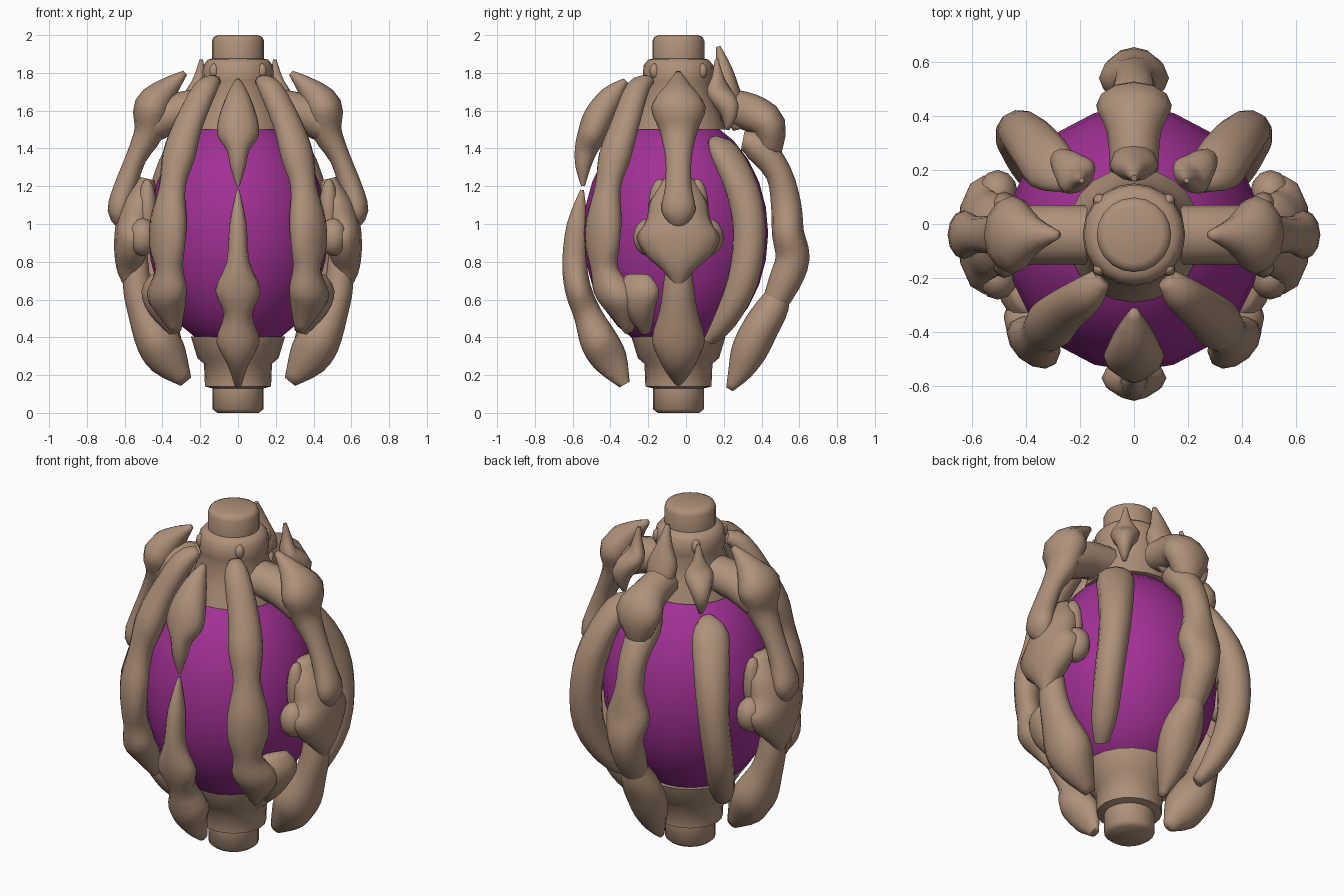
import bpy, bmesh, math
from mathutils import Vector

AXIS_Y = -0.04  # y of the central axis


def material(name, rgb):
    m = bpy.data.materials.new(name)
    m.diffuse_color = (*rgb, 1)
    return m


BONE = material("brown bone", (0.43, 0.285, 0.195))
PURPLE = material("purple orb", (0.36, 0.03, 0.30))


def finish(name, bm, mat, mirror=False, sharp=40):
    bmesh.ops.recalc_face_normals(bm, faces=bm.faces)
    me = bpy.data.meshes.new(name)
    bm.to_mesh(me)
    bm.free()
    me.materials.append(mat)
    for p in me.polygons:
        p.use_smooth = True
    me.set_sharp_from_angle(angle=math.radians(sharp))
    ob = bpy.data.objects.new(name, me)
    bpy.context.collection.objects.link(ob)
    if mirror:
        ob.modifiers.new("mirror", "MIRROR").use_axis = (True, False, False)
    return ob


def skin(bm, rings):
    n = len(rings[0])
    vs = [[bm.verts.new(p) for p in r] for r in rings]
    for a, b in zip(vs, vs[1:]):
        for i in range(n):
            bm.faces.new((a[i], a[(i + 1) % n], b[(i + 1) % n], b[i]))
    bm.faces.new(vs[0])
    bm.faces.new(vs[-1])


def lathe(name, profile, n=20):
    bm = bmesh.new()
    skin(bm, [[(r * math.cos(2 * math.pi * i / n), AXIS_Y + r * math.sin(2 * math.pi * i / n), z)
               for i in range(n)] for r, z in profile])
    return finish(name, bm, BONE, False, 62)


def ball(name, centre, size, mat, mirror=False, u=16, v=12):
    bm = bmesh.new()
    bmesh.ops.create_uvsphere(bm, u_segments=u, v_segments=v, radius=1)
    for w in bm.verts:
        w.co = Vector(c + s * k for c, s, k in zip(centre, size, w.co))
    return finish(name, bm, mat, mirror, 60)


def smooth_path(pts, steps=3):
    # Catmull-Rom through every value of the path points
    out = []
    for i in range(len(pts) - 1):
        p0, p1, p2, p3 = (pts[max(0, min(len(pts) - 1, j))] for j in (i - 1, i, i + 1, i + 2))
        for s in range(steps):
            t = s / steps
            out.append([0.5 * (2 * b + (c - a) * t + (2 * a - 5 * b + 4 * c - d) * t * t
                               + (3 * b - a - 3 * c + d) * t ** 3)
                        for a, b, c, d in zip(p0, p1, p2, p3)])
    out.append(list(pts[-1]))
    return out


def rib(name, angle, pts, mirror=False, n=12):
    # point = distance from axis, height, half width, half thickness, sideways shift
    a = math.radians(angle)
    rad, side, up = Vector((math.cos(a), math.sin(a), 0)), Vector((-math.sin(a), math.cos(a), 0)), Vector((0, 0, 1))
    path = smooth_path([tuple(p) + (0,) * (5 - len(p)) for p in pts])
    rings = []
    for i, (r, z, w, t, s) in enumerate(path):
        p, q = path[max(i - 1, 0)], path[min(i + 1, len(path) - 1)]
        tan = (rad * (q[0] - p[0]) + up * (q[1] - p[1])).normalized()
        nor = tan.cross(side)
        c = Vector((0, AXIS_Y, 0)) + rad * r + up * z + side * s
        w, t = max(w, 0.006), max(t, 0.006)
        rings.append([c + side * w * math.cos(2 * math.pi * k / n) + nor * t * math.sin(2 * math.pi * k / n)
                      for k in range(n)])
    bm = bmesh.new()
    skin(bm, rings)
    return finish(name, bm, BONE, mirror, 70)


# Orb and the turned collars at both ends
ball("orb", (0, -0.055, 0.95), (0.475, 0.49, 0.63), PURPLE, u=20, v=14)
lathe("bottom_collar", [(0.11, 0), (0.135, 0.02), (0.135, 0.13), (0.175, 0.14), (0.18, 0.26), (0.215, 0.29), (0.25, 0.405)])
lathe("top_collar", [(0.25, 1.5), (0.22, 1.6), (0.18, 1.73), (0.19, 1.76), (0.185, 1.84), (0.16, 1.87), (0.138, 1.875),
                     (0.138, 1.97), (0.128, 1.99), (0.105, 2.0)])
for sy in (-1, 1):
    ball("collar_bead", (0.127, AXIS_Y + sy * 0.127, 1.81), (0.026, 0.026, 0.04), BONE, True, 10, 8)

# Front: short upper claw and long lower claw
rib("front_upper_claw", -90, [(0.28, 1.76, .015, .015), (0.35, 1.68, .06, .06), (0.42, 1.57, .1, .08),
                              (0.46, 1.47, .11, .075), (0.49, 1.39, .06, .06), (0.505, 1.3, .04, .04),
                              (0.505, 1.2, .008, .01)])
rib("front_lower_claw", -90, [(0.51, 1.18, .008, .01), (0.535, 1.0, .045, .055), (0.55, .8, .06, .065),
                              (0.53, .65, .12, .07), (0.48, .52, .075, .075), (0.42, .38, .115, .1),
                              (0.355, .27, .06, .09), (0.285, .15, .02, .03)])

# Front diagonals: full-length knobbly ribs ending in a foot
rib("front_diagonal_rib", -47, [(0.2, 1.76, .04, .03, -.02), (0.28, 1.71, .07, .06, -.02), (0.39, 1.52, .085, .07),
                                (0.46, 1.36, .095, .08), (0.51, 1.2, .075, .065), (0.54, 1.02, .11, .08),
                                (0.55, .88, .11, .07), (0.535, .76, .08, .07), (0.51, .65, .12, .09, .04),
                                (0.47, .57, .1, .08, .06), (0.41, .43, .02, .03, .06)], True)
rib("front_diagonal_toe", -27, [(0.47, .73, .07, .03), (0.48, .65, .13, .07), (0.45, .55, .09, .07),
                                (0.38, .43, .03, .03)], True)

# Sides: root, arched arm, knobbed shield and lower claw
rib("side_root", 0, [(0.14, 1.62, .11, .1), (0.3, 1.6, .11, .1), (0.46, 1.53, .11, .1)], True)
rib("side_upper_arm", 0, [(0.28, 1.8, .015, .015), (0.37, 1.72, .07, .06), (0.45, 1.62, .145, .1),
                          (0.47, 1.49, .1, .08), (0.54, 1.35, .07, .055), (0.595, 1.2, .07, .06),
                          (0.63, 1.07, .09, .06), (0.6, .98, .03, .03)], True)
rib("side_shield", 0, [(0.48, 1.24, .08, .04), (0.51, 1.12, .15, .09), (0.54, 1.02, .17, .1),
                       (0.555, .93, .22, .1), (0.57, .83, .17, .085), (0.575, .74, .07, .06), (0.555, .63, .01, .02)], True)
for sy in (-1, 1):
    ball("side_knob", (0.505, AXIS_Y + sy * 0.155, .93), (0.075, 0.085, 0.1), BONE, True, 12, 8)
    # Outer wings of the shield
    ball("side_wing", (0.48, AXIS_Y + sy * 0.1, 1.08), (0.05, 0.06, 0.16), BONE, True, 12, 8)
rib("side_lower_claw", 0, [(0.54, .85, .06, .06), (0.535, .68, .08, .075), (0.5, .54, .1, .085),
                           (0.43, .39, .14, .115), (0.365, .28, .1, .105), (0.275, .165, .025, .035)], True)

# Back diagonals: small horn and plain leaning crescent rib
rib("back_diagonal_horn", 46, [(0.28, 1.87, .01, .01), (0.29, 1.78, .035, .03), (0.3, 1.7, .08, .05),
                               (0.37, 1.61, .05, .06), (0.36, 1.5, .012, .012)], True)
rib("back_diagonal_crescent", 47, [(0.3, 1.44, .04, .03, -.05), (0.39, 1.38, .1, .06, -.055), (0.51, 1.17, .095, .085, -.045),
                                   (0.56, .95, .085, .09, -.05), (0.54, .7, .08, .085, -.08), (0.44, .49, .07, .06, -.11),
                                   (0.35, .385, .04, .03, -.13)], True)

# Back: horn, shoulder, arched rib with plate, and lower claw
rib("back_horn", 90, [(0.21, 1.94, .012, .012), (0.24, 1.83, .045, .04), (0.26, 1.72, .09, .06),
                      (0.3, 1.58, .06, .06), (0.32, 1.5, .03, .03)])
rib("back_shoulder", 90, [(0.24, 1.63, .09, .09), (0.38, 1.59, .1, .1), (0.48, 1.52, .14, .09), (0.48, 1.36, .06, .06)])
rib("back_rib", 90, [(0.34, 1.44, .06, .05), (0.42, 1.41, .09, .08), (0.53, 1.27, .08, .07), (0.57, 1.1, .08, .08),
                     (0.58, .95, .13, .085), (0.605, .82, .1, .09), (0.56, .69, .09, .085), (0.49, .54, .06, .06)])
rib("back_lower_claw", 90, [(0.56, .72, .03, .03), (0.51, .58, .08, .08), (0.44, .46, .115, .095),
                            (0.375, .33, .1, .095), (0.325, .22, .06, .065), (0.27, .125, .015, .02)])
